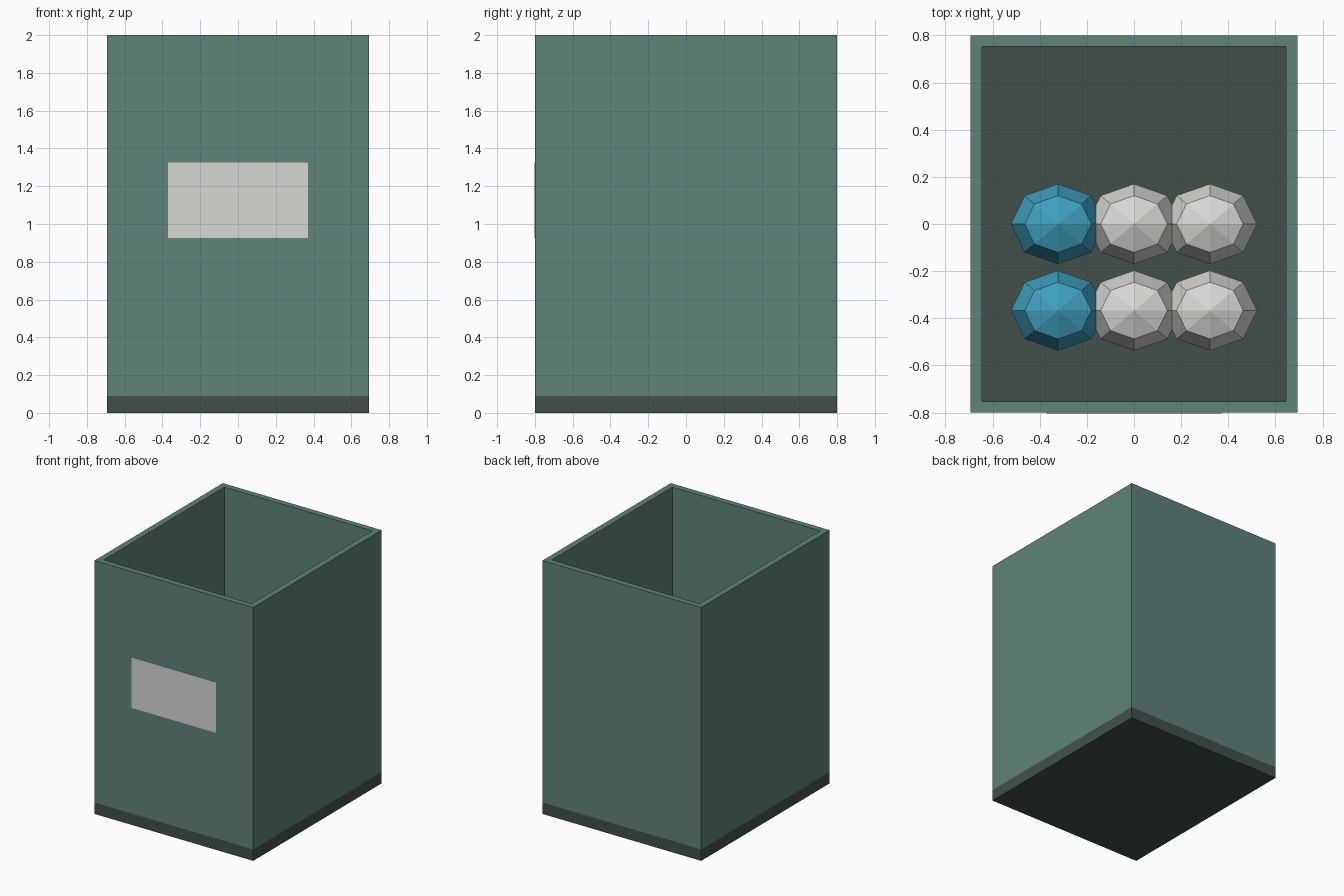
import bpy
import bmesh
from mathutils import Matrix, Vector

cube = bpy.data.objects.get("Cube")
if cube:
    bpy.data.objects.remove(cube)

WIDTH, DEPTH, HEIGHT = 1.386, 1.6, 2.0
BASE = 0.09
WALL = 0.067


def material(name, srgb):
    """Flat material from 8-bit sRGB values, stored as linear."""
    linear = [((c / 255 + 0.055) / 1.055) ** 2.4 for c in srgb] + [1]
    mat = bpy.data.materials.new(name)
    mat.use_nodes = True
    mat.diffuse_color = linear
    mat.node_tree.nodes["Principled BSDF"].inputs["Base Color"].default_value = linear
    return mat


teal = material("teal green", (94, 130, 122))
dark = material("dark grey green", (66, 80, 76))
white = material("off white", (215, 216, 212))
blue = material("blue", (62, 160, 190))


def add_object(name, bm, *mats):
    mesh = bpy.data.meshes.new(name)
    bm.to_mesh(mesh)
    bm.free()
    for mat in mats:
        mesh.materials.append(mat)
    obj = bpy.data.objects.new(name, mesh)
    bpy.context.collection.objects.link(obj)
    return obj


def box(size, centre):
    bm = bmesh.new()
    matrix = Matrix.Translation(centre) @ Matrix.Diagonal((*size, 1))
    bmesh.ops.create_cube(bm, size=1, matrix=matrix)
    return bm


# Base slab
add_object("base", box((WIDTH, DEPTH, BASE), (0, 0, BASE / 2)), dark)

# Open bin walls: inset the top, sink it to form the dark inner floor
wall_height = HEIGHT - BASE
bm = box((WIDTH, DEPTH, wall_height), (0, 0, BASE + wall_height / 2))
bm.normal_update()
top = max(bm.faces, key=lambda f: f.normal.z)
bottom = min(bm.faces, key=lambda f: f.normal.z)
bmesh.ops.delete(bm, geom=[bottom], context="FACES_ONLY")
bmesh.ops.inset_region(bm, faces=[top], thickness=WALL)
sunk = bmesh.ops.extrude_discrete_faces(bm, faces=[top])["faces"][0]
bmesh.ops.translate(bm, verts=sunk.verts, vec=Vector((0, 0, -wall_height + 0.004)))
sunk.material_index = 1
add_object("bin_walls", bm, teal, dark)

# Front label plate
add_object("front_label", box((0.74, 0.004, 0.4), (0, -DEPTH / 2 - 0.001, 1.125)), white)

# Two rows of faceted lumps resting on the floor
RADII = Vector((0.2, 0.17, 0.17))
for row, y in (("front", -0.367), ("middle", 0)):
    for side, x, mat in (("right", -0.322, blue), ("centre", 0, white), ("left", 0.322, white)):
        bm = bmesh.new()
        place = Matrix.Translation((x, y, BASE + RADII.z)) @ Matrix.Diagonal((*RADII, 1))
        bmesh.ops.create_uvsphere(bm, u_segments=8, v_segments=4, radius=1, matrix=place)
        add_object(f"{row}_{side}_lump", bm, mat)
